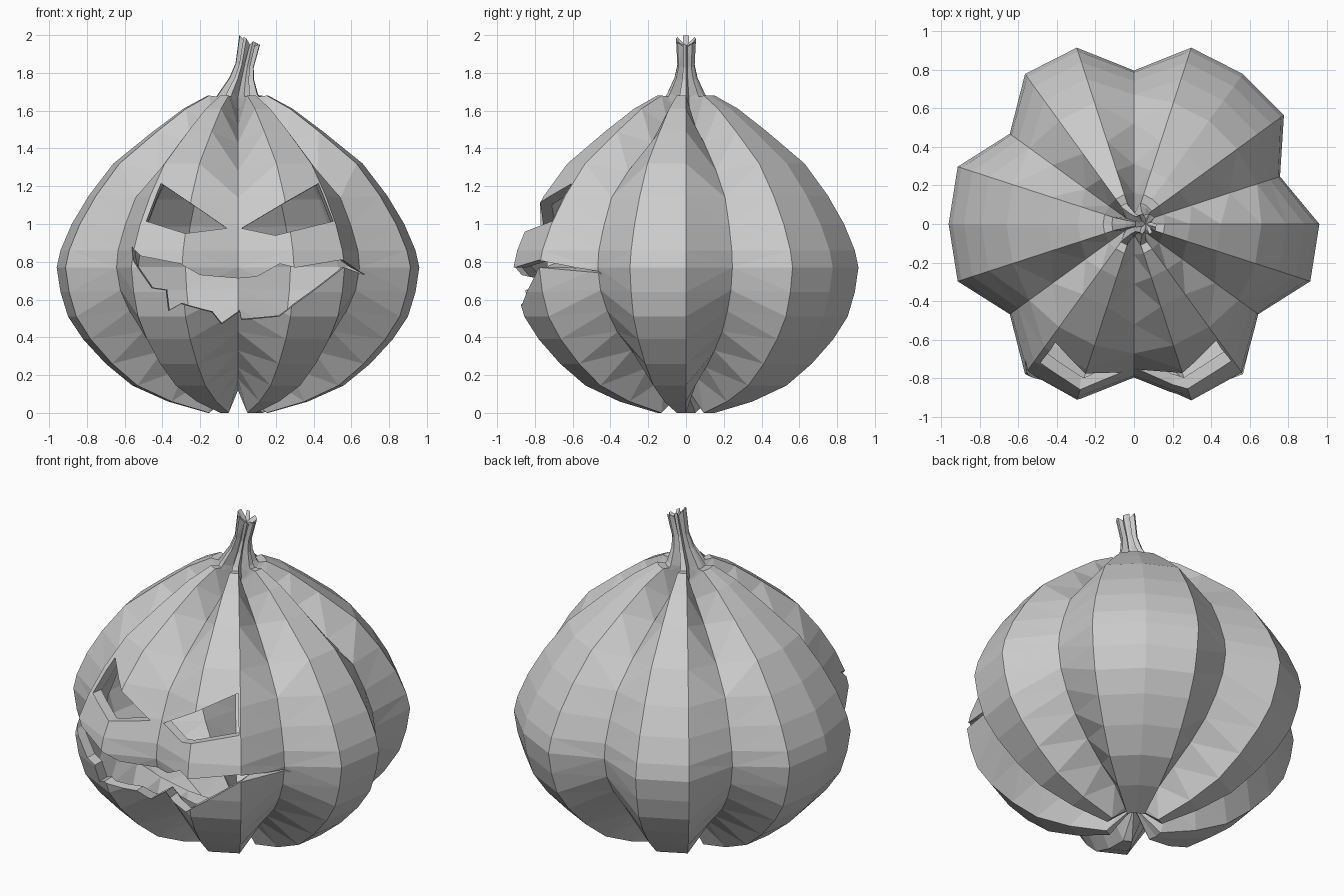
import bpy, bmesh
from math import radians, cos, sin
from mathutils import Vector

if "Cube" in bpy.data.objects:
    bpy.data.objects.remove(bpy.data.objects["Cube"])

SIDES = 20
GROOVES = {1, 5, 8, 12, 15, 18}      # spokes that form the creases between lobes

# paired profile, bottom to top: ridge r, ridge z, groove r, groove z
PROFILE = [
    (.16, .00, .06, .12), (.37, .06, .20, .18), (.56, .145, .34, .24),
    (.70, .26, .49, .33), (.82, .39, .62, .43), (.90, .51, .71, .54),
    (.94, .64, .77, .65), (.96, .77, .795, .77), (.94, .86, .785, .86),
    (.88, 1.0, .74, .99), (.79, 1.15, .67, 1.14), (.66, 1.32, .52, 1.28),
    (.45, 1.49, .31, 1.43), (.29, 1.61, .16, 1.52), (.16, 1.68, .06, 1.58),
]


def add_object(name, bm):
    bmesh.ops.recalc_face_normals(bm, faces=bm.faces)
    me = bpy.data.meshes.new(name)
    bm.to_mesh(me)
    bm.free()
    ob = bpy.data.objects.new(name, me)
    bpy.context.collection.objects.link(ob)
    return ob


def lobed(name, rows, bottom, top):
    """Skin rings of lobed cross-sections and close both ends with fans.
    row = ridge r, ridge z, groove r, groove z, centre x, tilt"""
    bm = bmesh.new()
    rings = []
    for rr, rz, gr, gz, cx, tilt in rows:
        ring = []
        for i in range(SIDES):
            r, z = (gr, gz) if i in GROOVES else (rr, rz)
            a = radians(360 / SIDES * i)
            x = r * cos(a)
            ring.append(bm.verts.new((cx + x, r * sin(a), z - tilt * x)))
        rings.append(ring)
    lo, hi = bm.verts.new(bottom), bm.verts.new(top)
    for i in range(SIDES):
        j = (i + 1) % SIDES
        for a, b in zip(rings, rings[1:]):
            bm.faces.new((a[i], a[j], b[j], b[i]))
        bm.faces.new((lo, rings[0][j], rings[0][i]))
        bm.faces.new((hi, rings[-1][i], rings[-1][j]))
    bmesh.ops.triangulate(bm, faces=[f for f in bm.faces if len(f.verts) > 3])
    return add_object(name, bm)


def cutter(name, outline):
    """Prism along y that narrows toward the hollow."""
    bm = bmesh.new()
    loops = []
    for y in (-1.05, -.3):
        s = 1 + (-y - .85) * .22
        loops.append([bm.verts.new((x * s, y, .85 + (z - .85) * s)) for x, z in outline])
    n = len(outline)
    for i in range(n):
        j = (i + 1) % n
        bm.faces.new((loops[0][i], loops[0][j], loops[1][j], loops[1][i]))
    caps = [bm.faces.new(loops[0]), bm.faces.new(loops[1][::-1])]
    bmesh.ops.triangulate(bm, faces=caps)
    ob = add_object(name, bm)
    ob.hide_render = True
    return ob


# pumpkin skin and the hollow inside it
shell = lobed("pumpkin_shell", [(*p, 0, 0) for p in PROFILE], (0, 0, .13), (0, 0, 1.66))
T = .06
inner = [(p[0] - T, .8 + (p[1] - .8) * .94, p[2] - T, .8 + (p[3] - .8) * .94, 0, 0)
         for p in PROFILE[1:-1]]
hollow = lobed("hollow_cutter", inner, (0, 0, .23), (0, 0, 1.5))
hollow.hide_render = True

# carved eyes and jagged mouth
eye_left = cutter("eye_cutter_left", [(-.43, 1.235), (-.50, 1.02), (-.28, .95), (-.06, .98)])
eye_right = cutter("eye_cutter_right", [(.45, 1.235), (.52, 1.02), (.20, .94), (.02, .98)])
mouth = cutter("mouth_cutter", [
    (-.58, .88), (-.52, .83), (-.30, .79), (-.20, .73), (0, .71), (.10, .72),
    (.22, .79), (.30, .77), (.56, .81), (.74, .72), (.57, .77), (.42, .66),
    (.29, .57), (.22, .51), (.02, .48), (.01, .53), (-.09, .46), (-.14, .53),
    (-.30, .58), (-.37, .54), (-.38, .65), (-.46, .66), (-.56, .80)])

cutters = [hollow, eye_left, eye_right, mouth]
for c in cutters:
    m = shell.modifiers.new(c.name, 'BOOLEAN')
    m.operation = 'DIFFERENCE'
    m.solver = 'EXACT'
    m.object = c
bpy.context.view_layer.update()
dg = bpy.context.evaluated_depsgraph_get()
carved = bpy.data.meshes.new_from_object(shell.evaluated_get(dg))
shell.modifiers.clear()
shell.data = carved
for c in cutters:
    bpy.data.objects.remove(c)

# fluted stem leaning to the side
lobed("stem", [
    (.13, 1.65, .06, 1.60, 0, 0), (.105, 1.69, .05, 1.67, 0, 0),
    (.065, 1.77, .03, 1.77, .02, .1), (.048, 1.84, .025, 1.84, .035, .25),
    (.055, 1.975, .028, 1.95, .062, .45)], (0, 0, 1.6), (.06, 0, 1.94))
